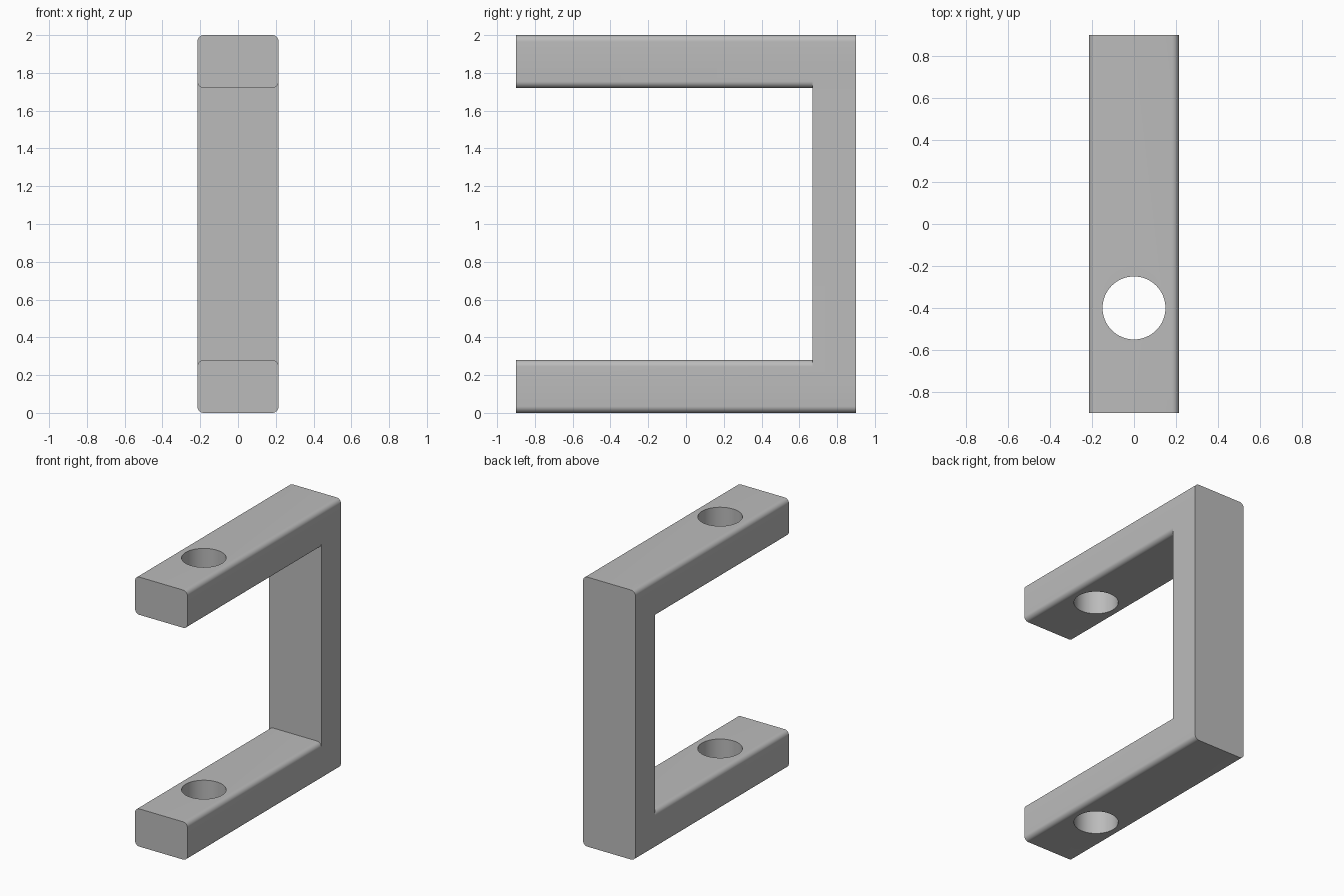
import bpy, bmesh, math
from mathutils import Vector

cube = bpy.data.objects.get("Cube")
if cube:
    bpy.data.objects.remove(cube, do_unlink=True)

HALF_W, HALF_D, HEIGHT = 0.215, 0.9, 2.0
ARM_H, SPINE_T = 0.28, 0.23
FILLET, HOLE_R, HOLE_Y = 0.035, 0.15, -0.4

grey = bpy.data.materials.new("plain grey")
grey.use_nodes = True
colour = (0.5, 0.5, 0.5, 1)
grey.diffuse_color = colour
grey.node_tree.nodes["Principled BSDF"].inputs["Base Color"].default_value = colour


def make_object(name, bm):
    mesh = bpy.data.meshes.new(name)
    bmesh.ops.recalc_face_normals(bm, faces=bm.faces)
    bm.to_mesh(mesh)
    bm.free()
    mesh.materials.append(grey)
    obj = bpy.data.objects.new(name, mesh)
    bpy.context.collection.objects.link(obj)
    return obj


def box(name, low, high, fillet=0):
    """Box between two corners, optionally rounded along its y edges."""
    bm = bmesh.new()
    bmesh.ops.create_cube(bm, size=1)
    low, high = Vector(low), Vector(high)
    bmesh.ops.scale(bm, vec=high - low, verts=bm.verts)
    bmesh.ops.translate(bm, vec=(low + high) / 2, verts=bm.verts)
    if fillet:
        edges = [e for e in bm.edges
                 if abs(e.verts[0].co.y - e.verts[1].co.y) > 0.01]
        bmesh.ops.bevel(bm, geom=edges, offset=fillet, segments=8,
                        profile=0.5, affect='EDGES')
    return make_object(name, bm)


def apply_boolean(target, tool, operation):
    mod = target.modifiers.new(operation.lower(), 'BOOLEAN')
    mod.operation, mod.object, mod.solver = operation, tool, 'EXACT'
    bpy.context.view_layer.objects.active = target
    bpy.ops.object.modifier_apply(modifier=mod.name)
    bpy.data.objects.remove(tool, do_unlink=True)


# Upright spine, ending inside the arms
frame = box("clamp_frame", (-HALF_W, HALF_D - SPINE_T, ARM_H / 2),
            (HALF_W, HALF_D, HEIGHT - ARM_H / 2))

# Lower and upper arms with rounded long edges
for name, z in (("lower_arm", 0), ("upper_arm", HEIGHT - ARM_H)):
    arm = box(name, (-HALF_W, -HALF_D, z), (HALF_W, HALF_D, z + ARM_H), FILLET)
    apply_boolean(frame, arm, 'UNION')

# Round hole through both arms
bm = bmesh.new()
bmesh.ops.create_cone(bm, cap_ends=True, segments=64, radius1=HOLE_R,
                      radius2=HOLE_R, depth=HEIGHT + 1)
bmesh.ops.translate(bm, vec=(0, HOLE_Y, HEIGHT / 2), verts=bm.verts)
apply_boolean(frame, make_object("hole_cutter", bm), 'DIFFERENCE')

bpy.ops.object.select_all(action='DESELECT')
frame.select_set(True)
bpy.context.view_layer.objects.active = frame
bpy.ops.object.shade_smooth_by_angle(angle=math.radians(30))
